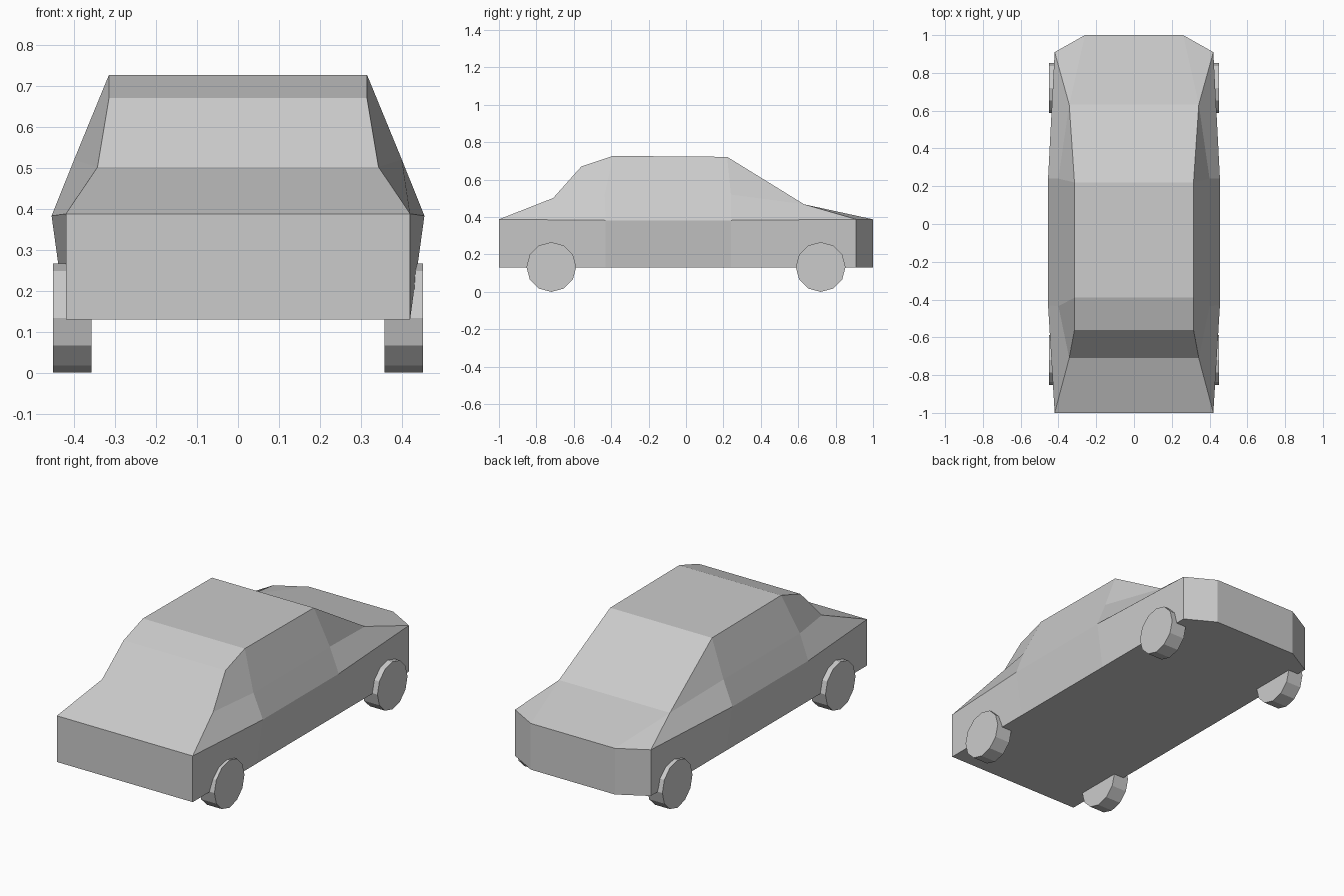
import bpy, bmesh, math
from mathutils import Matrix

if "Cube" in bpy.data.objects:
    bpy.data.objects.remove(bpy.data.objects["Cube"])

# Named points of the right half (x, y, z)
P = {
    # underside
    "s0": (.42, -1, .13), "s1": (.42, -.43, .13), "s2": (.42, .24, .13),
    "s3": (.42, .91, .13), "s4": (.26, 1, .13),
    # belt line
    "b0": (.42, -1, .388), "b1": (.455, -.43, .383), "b2": (.455, .24, .383),
    "b3": (.42, .91, .388), "b4": (.26, 1, .388),
    # window bulge
    "m1": (.40, -.435, .52), "m2": (.40, .24, .52),
    # boot, rear glass, roof, windscreen
    "boot": (.343, -.71, .502), "glass": (.315, -.56, .67),
    "roof_r": (.315, -.39, .727), "roof_f": (.315, .22, .722),
    "cowl": (.343, .632, .468),
}

# Side panels, drawn once and mirrored
SIDE = ["s0 s1 b1 b0", "s1 s2 b2 b1", "s2 s3 b3 b2", "s3 s4 b4 b3",
        "b0 b1 m1 boot", "b1 b2 m2 m1", "b2 b3 cowl m2",
        "boot m1 roof_r glass", "m1 m2 roof_f roof_r", "m2 cowl roof_f",
        "cowl b3 b4"]
# Closed centre profile bridged straight across the car
LOOP = "s0 b0 boot glass roof_r roof_f cowl b4 s4 s3 s2 s1".split()


def finish(bm, name):
    bmesh.ops.recalc_face_normals(bm, faces=bm.faces)
    mesh = bpy.data.meshes.new(name)
    bm.to_mesh(mesh)
    bm.free()
    ob = bpy.data.objects.new(name, mesh)
    bpy.context.collection.objects.link(ob)
    return ob


# Car body
bm = bmesh.new()
right = {k: bm.verts.new(p) for k, p in P.items()}
left = {k: bm.verts.new((-x, y, z)) for k, (x, y, z) in P.items()}
for names in SIDE:
    keys = names.split()
    bm.faces.new([right[k] for k in keys])
    bm.faces.new([left[k] for k in reversed(keys)])
for a, b in zip(LOOP, LOOP[1:] + LOOP[:1]):
    bm.faces.new([right[a], right[b], left[b], left[a]])
finish(bm, "car_body")

# Four twelve-sided wheels
for end, y in (("rear", -.72), ("front", .72)):
    for side, x in (("left", -.404), ("right", .404)):
        bm = bmesh.new()
        bmesh.ops.create_cone(
            bm, cap_ends=True, segments=12, radius1=.133, radius2=.133,
            depth=.094,
            matrix=Matrix.Translation((x, y, .133)) @ Matrix.Rotation(math.pi / 2, 4, 'Y'))
        finish(bm, f"{end}_{side}_wheel")
